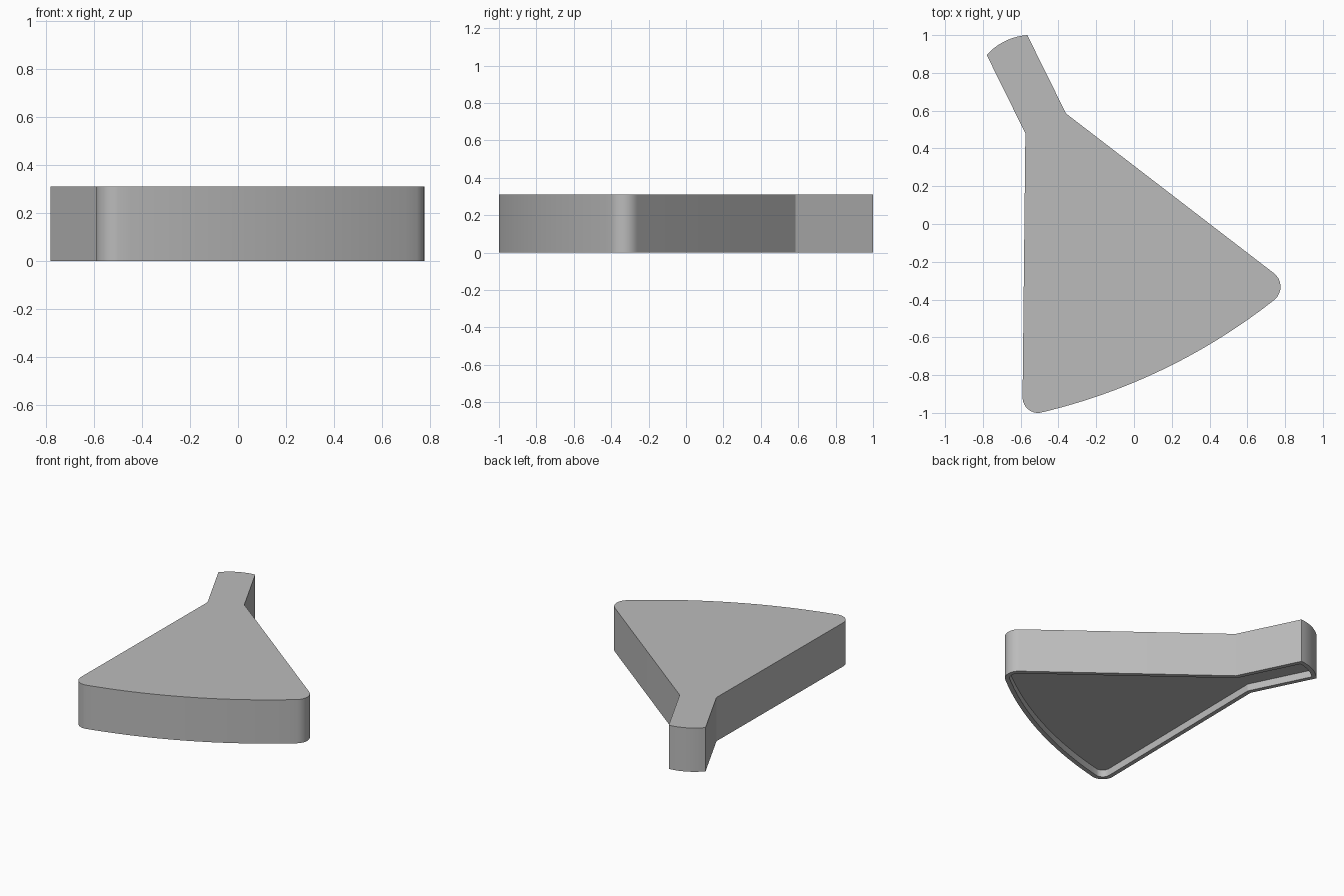
import bpy, bmesh, math
from mathutils import Vector
from mathutils.geometry import intersect_point_line

if "Cube" in bpy.data.objects:
    bpy.data.objects.remove(bpy.data.objects["Cube"], do_unlink=True)

HEIGHT, RIM, DEPTH = 0.31, 0.03, 0.05


def arc(a, m, b, steps):
    """Points along the circle through a, m and b."""
    a, m, b = Vector(a), Vector(m), Vector(b)
    u, v = m - a, b - a
    d = 2 * u.cross(v)
    c = a + Vector((v.y * u.length_squared - u.y * v.length_squared,
                    u.x * v.length_squared - v.x * u.length_squared)) / d
    start = a - c
    turn = -start.angle_signed(b - c)
    pts = []
    for i in range(steps + 1):
        t = turn * i / steps
        pts.append(c + Vector((start.x * math.cos(t) - start.y * math.sin(t),
                               start.x * math.sin(t) + start.y * math.cos(t))))
    return pts


# Outline, counter-clockwise: heel corner, curved front, nose corner, neck, tip
outline = arc((-0.59, -0.92), (-0.566, -0.976), (-0.50, -1.0), 8)
outline += arc((-0.50, -1.0), (0.17, -0.762), (0.745, -0.40), 24)[1:]
outline += arc((0.745, -0.40), (0.776, -0.33), (0.74, -0.26), 8)[1:]
outline += [Vector((-0.36, 0.585))]
outline += arc((-0.565, 1.0), (-0.683, 0.968), (-0.78, 0.895), 10)
outline += [Vector((-0.575, 0.48))]

# Solid wedge with a shallow recess in the underside
bm = bmesh.new()
base = bm.faces.new([bm.verts.new((p.x, p.y, 0)) for p in outline])
top = bmesh.ops.extrude_face_region(bm, geom=[base], use_keep_orig=True)
bmesh.ops.translate(bm, vec=(0, 0, HEIGHT),
                    verts=[g for g in top["geom"] if isinstance(g, bmesh.types.BMVert)])
bmesh.ops.recalc_face_normals(bm, faces=bm.faces)
bmesh.ops.inset_region(bm, faces=[base], thickness=RIM, use_even_offset=True)
wall = bmesh.ops.extrude_face_region(bm, geom=[base])
bmesh.ops.translate(bm, vec=(0, 0, DEPTH),
                    verts=[g for g in wall["geom"] if isinstance(g, bmesh.types.BMVert)])
if base.is_valid:
    bmesh.ops.delete(bm, geom=[base], context="FACES_ONLY")
bmesh.ops.recalc_face_normals(bm, faces=bm.faces)

mesh = bpy.data.meshes.new("wedge_body")
bm.to_mesh(mesh)
bm.free()
body = bpy.data.objects.new("wedge_body", mesh)
bpy.context.collection.objects.link(body)

# Plain grey finish
grey = bpy.data.materials.new("plain_grey")
grey.use_nodes = True
grey.diffuse_color = (0.5, 0.5, 0.5, 1)
grey.node_tree.nodes["Principled BSDF"].inputs["Base Color"].default_value = (0.5, 0.5, 0.5, 1)
mesh.materials.append(grey)

bpy.ops.object.select_all(action="DESELECT")
body.select_set(True)
bpy.context.view_layer.objects.active = body
bpy.ops.object.shade_smooth_by_angle(angle=math.radians(25))
